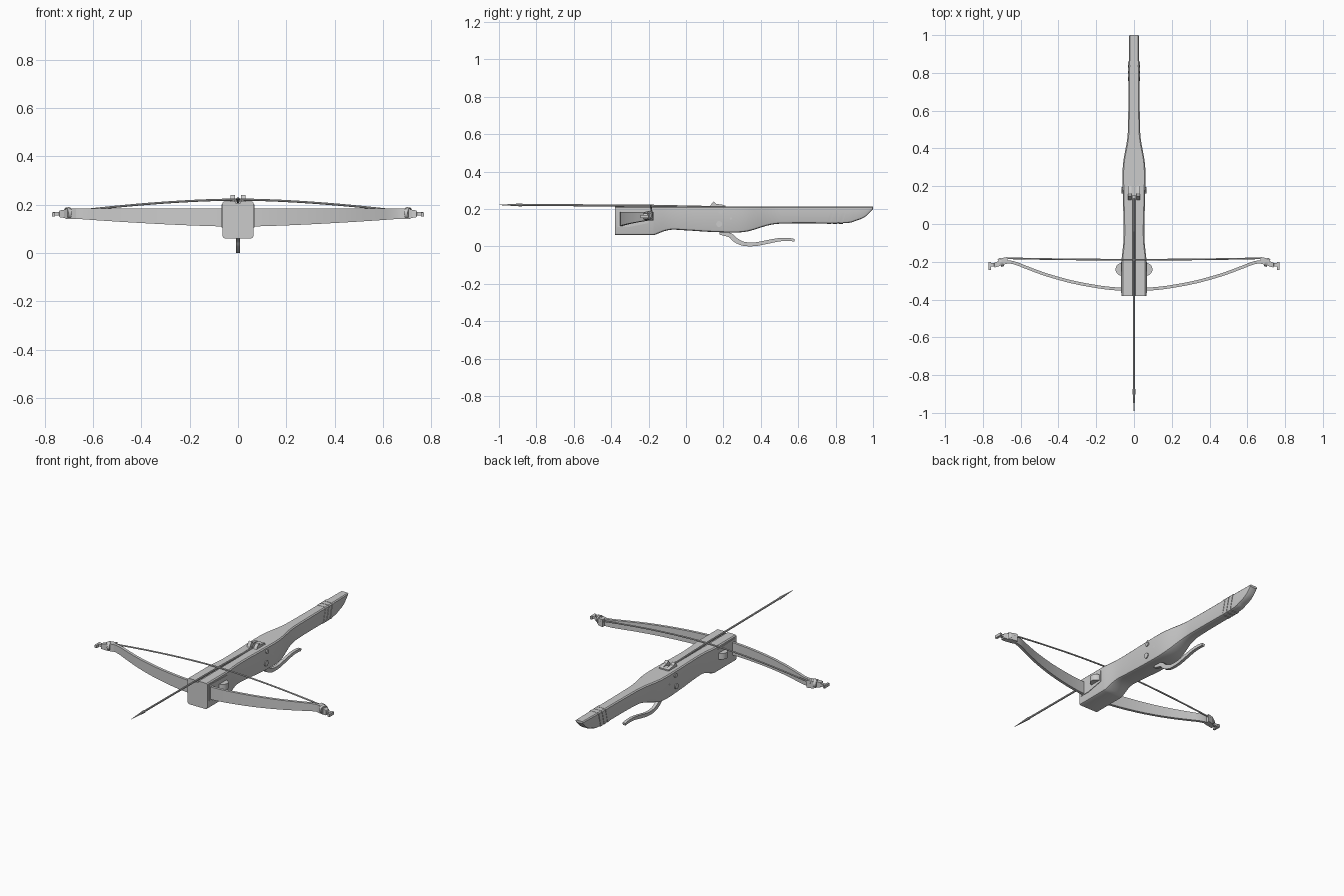
import bpy, bmesh, math
from mathutils import Vector

cube = bpy.data.objects.get("Cube")
if cube:
    bpy.data.objects.remove(cube)

grey = bpy.data.materials.new("plain grey")
grey.use_nodes = True
tone = (0.6, 0.6, 0.6, 1)
grey.diffuse_color = tone
grey.node_tree.nodes["Principled BSDF"].inputs["Base Color"].default_value = tone


def finish(name, bm, smooth=True):
    bmesh.ops.recalc_face_normals(bm, faces=bm.faces)
    mesh = bpy.data.meshes.new(name)
    bm.to_mesh(mesh)
    bm.free()
    obj = bpy.data.objects.new(name, mesh)
    bpy.context.collection.objects.link(obj)
    mesh.materials.append(grey)
    if smooth:
        bpy.ops.object.select_all(action='DESELECT')
        obj.select_set(True)
        bpy.context.view_layer.objects.active = obj
        bpy.ops.object.shade_smooth_by_angle(angle=math.radians(35))
    return obj


def loft(name, rings, smooth=True):
    """Skin a list of closed rings and cap both ends."""
    bm = bmesh.new()
    loops = [[bm.verts.new(p) for p in ring] for ring in rings]
    n = len(loops[0])
    for a, b in zip(loops, loops[1:]):
        for i in range(n):
            j = (i + 1) % n
            bm.faces.new((a[i], a[j], b[j], b[i]))
    bm.faces.new(loops[0])
    bm.faces.new(loops[-1])
    return finish(name, bm, smooth)


def box(name, lo, hi):
    ring = lambda y: [(lo[0], y, lo[2]), (hi[0], y, lo[2]), (hi[0], y, hi[2]), (lo[0], y, hi[2])]
    return loft(name, [ring(lo[1]), ring(hi[1])], False)


def tube(name, path, radii, sides=8):
    """Round rod through points, with one radius per point."""
    path = [Vector(p) for p in path]
    turn = (path[-1] - path[0]).to_track_quat('Z', 'Y')
    spokes = [turn @ Vector((math.cos(t), math.sin(t), 0))
              for t in (math.tau * i / sides for i in range(sides))]
    return loft(name, [[p + s * r for s in spokes] for p, r in zip(path, radii)])


def plate(name, outline, x0, x1):
    """Side profile of (y, z) points, extruded across x."""
    return loft(name, [[(x, y, z) for y, z in outline] for x in (x0, x1)])


def spline(points, steps=6):
    """Smooth curve through points."""
    pts = [Vector(p) for p in points]
    pts = [2 * pts[0] - pts[1]] + pts + [2 * pts[-1] - pts[-2]]
    out = []
    for a, b, c, d in zip(pts, pts[1:], pts[2:], pts[3:]):
        for i in range(steps):
            t = i / steps
            out.append(0.5 * (2 * b + (c - a) * t + (2 * a - 5 * b + 4 * c - d) * t * t
                              + (3 * b - a - 3 * c + d) * t ** 3))
    return out + [pts[-2]]


def section(y, w, bottom, top=0.213, slant=0.0):
    """Rounded stock cross-section; slant shifts the top backwards."""
    r, k = min(0.012, w * 0.4), 0.3
    half = [(w - r, bottom), (w - r * k, bottom + r * k), (w, bottom + r),
            (w, top - r / 2), (w - r / 2, top)]
    pts = half + [(-x, z) for x, z in reversed(half)]
    return [(x, y + slant * (z - bottom), z) for x, z in pts]


# Stock: y, half width, underside height
straight = [(-0.38, 0.065, 0.06), (-0.18, 0.065, 0.06)]
shaped = spline([(-0.17, 0.064, 0.061), (-0.09, 0.056, 0.088), (0, 0.055, 0.086),
                 (0.15, 0.059, 0.077), (0.31, 0.059, 0.077), (0.45, 0.036, 0.115),
                 (0.56, 0.031, 0.123), (0.84, 0.028, 0.124), (0.91, 0.027, 0.138),
                 (0.96, 0.026, 0.16), (1.0, 0.025, 0.2)])
stock = loft("stock", [section(*s) for s in straight + [tuple(p) for p in shaped]])

# Bolt groove along the top
cutter = box("groove_cutter", (-0.008, -0.4, 0.204), (0.008, 0.15, 0.23))
cutter.hide_render = True
cutter.hide_viewport = True
groove = stock.modifiers.new("bolt groove", 'BOOLEAN')
groove.object = cutter
groove.operation = 'DIFFERENCE'
groove.solver = 'EXACT'

# Slanted grip bands
for i in range(3):
    y = 0.755 + i * 0.032
    loft(f"grip_band_{i + 1}", [section(v, 0.0305, 0.121, 0.2145, 0.25) for v in (y, y + 0.02)])

# Bow: one continuous recurved limb, x and y
half = [(0, -0.346), (0.1, -0.343), (0.2, -0.331), (0.33, -0.306), (0.46, -0.27),
        (0.57, -0.23), (0.63, -0.207), (0.68, -0.2), (0.715, -0.215)]
line = spline([(-x, y, 0) for x, y in reversed(half[1:])] + [(x, y, 0) for x, y in half], 4)
rings = []
for i, p in enumerate(line):
    d = (line[min(i + 1, len(line) - 1)] - line[max(i - 1, 0)]).normalized()
    n = Vector((-d.y, d.x, 0)) * 0.008
    low = 0.109 + 0.035 * (abs(p.x) / 0.7) ** 1.5
    rings.append([(*(p - n).xy, low), (*(p + n).xy, low),
                  (*(p + n).xy, 0.184), (*(p - n).xy, 0.184)])
loft("bow_limb", rings)

for side, label in ((1, "left"), (-1, "right")):
    # Stepped limb tip with a hooked end
    tip = [(0.67, -0.192, 0.018, 0.022), (0.705, -0.2, 0.018, 0.021),
           (0.72, -0.212, 0.014, 0.017), (0.738, -0.217, 0.013, 0.014),
           (0.741, -0.215, 0.009, 0.007), (0.765, -0.215, 0.009, 0.007)]
    loft(label + "_limb_tip",
         [[(side * x, y + a * w, 0.162 + b * h) for a, b in ((-1, -1), (1, -1), (1, 1), (-1, 1))]
          for x, y, w, h in tip], False)
    xs = sorted((side * 0.757, side * 0.77))
    box(label + "_tip_hook", (xs[0], -0.243, 0.151), (xs[1], -0.2, 0.168))
    # String loop
    tube(label + "_string_loop", [(side * 0.698, -0.2, 0.165), (side * 0.712, -0.207, 0.165)],
         [0.025, 0.023], 12)
    # Rounded ear beside the stock
    arc = [(side * (0.06 + 0.038 * math.sin(t)), -0.24 + 0.035 * math.cos(t))
           for t in (math.pi * i / 10 for i in range(11))]
    loft(label + "_stock_ear", [[(x, y, z) for x, y in arc] for z in (0.135, 0.17)])
    # Raised cheek around the bow slot
    xs = sorted((side * 0.06, side * 0.068))
    plate(label + "_cheek", [(-0.365, 0.105), (-0.3, 0.105), (-0.2, 0.125),
                             (-0.2, 0.195), (-0.365, 0.2)], *xs)
    # Raised prong of the nut
    xs = sorted((side * 0.012, side * 0.032))
    plate(label + "_nut_prong", [(0.125, 0.208), (0.135, 0.225), (0.148, 0.241),
                                 (0.16, 0.228), (0.2, 0.222), (0.215, 0.208)], *xs)

# String, bowed up over the stock
xs = [0.69 * i / 12 for i in range(-12, 13)]
tube("bow_string", [(x, -0.189 + 0.008 * (x / 0.69) ** 2, 0.221 - 0.05 * (abs(x) / 0.69) ** 1.7)
                    for x in xs], [0.0045] * len(xs))

# Bolt: pointed head, collar and shaft
tube("bolt", [(0, -1.0, 0.222), (0, -0.93, 0.222), (0, -0.88, 0.222), (0, -0.87, 0.222),
              (0, -0.2, 0.218), (0, 0.135, 0.211)],
     [0.0008, 0.005, 0.008, 0.0055, 0.0055, 0.0055])

# Nut bridge and cross pins
box("nut_bridge", (-0.03, 0.165, 0.205), (0.03, 0.21, 0.22))
for name, y, z, r, w in (("main_pin", 0.177, 0.12, 0.016, 0.065),
                         ("nut_pin", 0.185, 0.187, 0.012, 0.066),
                         ("rear_pin", 0.24, 0.15, 0.006, 0.062)):
    tube(name, [(-w, y, z), (w, y, z)], [r, r], 14)

# Trigger lever: swept profile of y, z, half thickness
lever = spline([(0.18, 0.072, 0.009), (0.235, 0.06, 0.012), (0.265, 0.034, 0.013),
                (0.31, 0.014, 0.011), (0.37, 0.012, 0.01), (0.43, 0.023, 0.01),
                (0.5, 0.036, 0.009), (0.55, 0.037, 0.008), (0.58, 0.033, 0.007)], 4)
rings = []
for i, p in enumerate(lever):
    d = lever[min(i + 1, len(lever) - 1)] - lever[max(i - 1, 0)]
    n = Vector((-d.y, d.x)).normalized() * p.z
    rings.append([(x, p.x + s * n.x, max(0, p.y + s * n.y))
                  for x, s in ((-0.009, -1), (0.009, -1), (0.009, 1), (-0.009, 1))])
loft("trigger_lever", rings)
